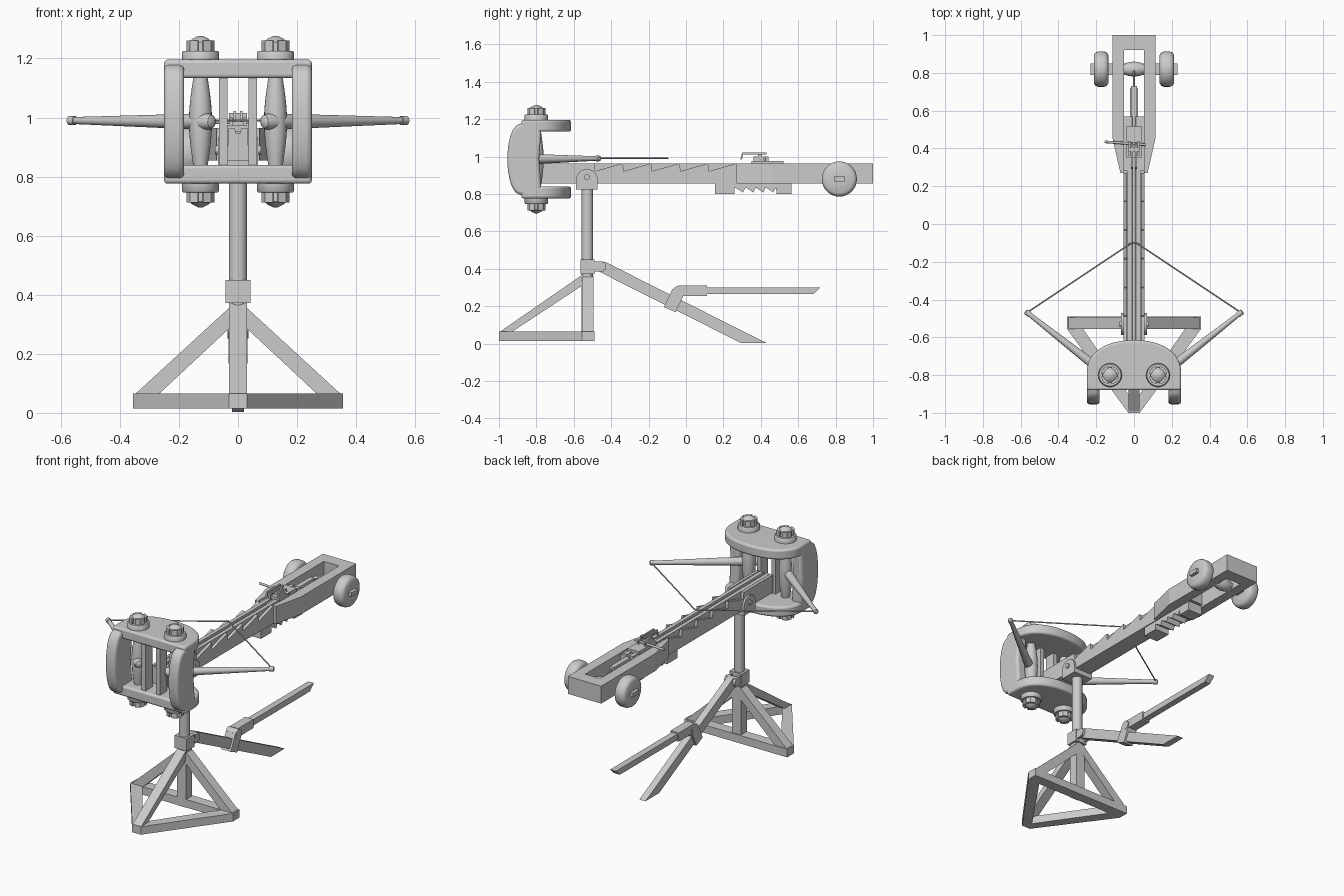
import bpy, bmesh, math
from mathutils import Vector, Matrix

grey = bpy.data.materials.new("plain grey")
grey.diffuse_color = (0.6, 0.6, 0.6, 1)


def finish(name, bm, bevel=0, segs=3, smooth=False):
    bmesh.ops.recalc_face_normals(bm, faces=bm.faces)
    me = bpy.data.meshes.new(name)
    bm.to_mesh(me)
    bm.free()
    me.materials.append(grey)
    ob = bpy.data.objects.new(name, me)
    bpy.context.collection.objects.link(ob)
    if bevel:
        m = ob.modifiers.new("Bevel", 'BEVEL')
        m.width, m.segments, m.limit_method = bevel, segs, 'ANGLE'
    if smooth:
        bpy.ops.object.select_all(action='DESELECT')
        ob.select_set(True)
        bpy.context.view_layer.objects.active = ob
        bpy.ops.object.shade_smooth_by_angle(angle=math.radians(40))
    return ob


def prism(name, pts, axis, a, b, **kw):
    """Extrude a 2D outline (the other two axes in xyz order) from a to b."""
    bm = bmesh.new()
    rings = []
    for d in (a, b):
        ring = []
        for p in pts:
            co = list(p)
            co.insert("xyz".index(axis), d)
            ring.append(bm.verts.new(co))
        rings.append(ring)
    n = len(pts)
    bm.faces.new(rings[0])
    bm.faces.new(rings[1])
    for i in range(n):
        j = (i + 1) % n
        bm.faces.new((rings[0][i], rings[0][j], rings[1][j], rings[1][i]))
    return finish(name, bm, **kw)


def box(name, x0, x1, y0, y1, z0, z1, **kw):
    return prism(name, [(x0, y0), (x1, y0), (x1, y1), (x0, y1)], 'z', z0, z1, **kw)


def lathe(name, prof, origin, direction, sides=24):
    """Turn (radius, distance) points around a line."""
    bm = bmesh.new()
    rot = Vector(direction).to_track_quat('Z', 'Y').to_matrix().to_4x4()
    mat = Matrix.Translation(origin) @ rot
    rings = [[bm.verts.new(mat @ Vector((r * math.cos(t), r * math.sin(t), h)))
              for t in (2 * math.pi * k / sides for k in range(sides))] for r, h in prof]
    for r0, r1 in zip(rings, rings[1:]):
        for k in range(sides):
            j = (k + 1) % sides
            bm.faces.new((r0[k], r0[j], r1[j], r1[k]))
    bm.faces.new(rings[0])
    bm.faces.new(rings[-1])
    return finish(name, bm, smooth=True)


def rod(name, p, q, r0, r1=None, sides=20):
    d = Vector(q) - Vector(p)
    return lathe(name, [(r0, 0), (r0 if r1 is None else r1, d.length)], p, d, sides)


# Spring frame: two half-round plates joined by bowed side posts
arc = [(0.25 * math.copysign(abs(math.cos(t)) ** 0.9, math.cos(t)), -0.79 + 0.175 * math.sin(t) ** 0.9)
       for t in (math.pi * k / 24 for k in range(1, 24))]
plate = [(-0.25, -0.88), (0.25, -0.88), (0.25, -0.79)] + arc + [(-0.25, -0.79)]
for nm, z0, z1 in (("top_plate", 1.133, 1.196), ("bottom_plate", 0.776, 0.84)):
    prism(nm, plate, 'z', z0, z1, bevel=0.012, smooth=True)
bow = [(-0.875 - 0.08 * math.cos(t) ** 0.8, 0.986 + 0.19 * math.sin(t))
       for t in (math.pi / 2 * k / 8 for k in range(-7, 8))]
bow = [(-0.77, 0.777), (-0.82, 0.777)] + bow + [(-0.82, 1.195), (-0.77, 1.195), (-0.785, 0.986)]

for s, side in ((-1, "left"), (1, "right")):
    prism(side + "_frame_post", bow, 'x', s * 0.182, s * 0.25, bevel=0.016, smooth=True)
    box(side + "_inner_upright", s * 0.036, s * 0.064, -0.86, -0.79, 0.83, 1.14)

    # Twisted skein and its caps above and below the frame
    skein = [(0.024 + 0.015 * math.cos(math.pi * (k / 10 - 0.5)), 0.03 * k) for k in range(11)]
    lathe(side + "_skein", skein, (s * 0.127, -0.8, 0.836), (0, 0, 1))
    for d, z, lvl in ((1, 1.19, "top"), (-1, 0.782, "bottom")):
        c = (s * 0.127, -0.8, z)
        lathe(f"{side}_{lvl}_washer", [(0.063, 0), (0.063, 0.03), (0.058, 0.036), (0.04, 0.036)], c, (0, 0, d))
        lathe(f"{side}_{lvl}_cap", [(0.04, 0.03), (0.04, 0.066), (0.028, 0.076), (0.008, 0.086)], c, (0, 0, d))
        for k in range(4):
            a = math.pi / 2 * k + math.pi / 4
            pts = [(c[0] + r * math.cos(a + o), c[1] + r * math.sin(a + o))
                   for r, o in ((0.034, -0.6), (0.049, -0.6), (0.051, 0), (0.049, 0.6), (0.034, 0.6))]
            prism(f"{side}_{lvl}_lug", pts, 'z', z + d * 0.03, z + d * 0.07)

    # Throwing arm, tip collar and bowstring half
    p, q = Vector((s * 0.1, -0.835, 0.986)), Vector((s * 0.575, -0.462, 0.99))
    d = q - p
    n = d.length
    lathe(side + "_arm", [(0.008, -0.022), (0.022, -0.014), (0.027, 0), (0.026, 0.08), (0.012, n - 0.03),
                          (0.015, n - 0.03), (0.015, n - 0.005), (0.009, n)], p, d)
    path = [(s * 0.565, -0.468, 0.99), (s * 0.035, -0.115, 0.99), (s * 0.018, -0.102, 0.99), (0, -0.098, 0.99)]
    for a, b in zip(path, path[1:]):
        rod(side + "_bowstring", a, b, 0.004, sides=8)

    # Ratchet rail along the stock
    rail = [(0.27, 0.905), (-0.775, 0.905), (-0.775, 0.964), (-0.49, 0.964)]
    for k in range(5):
        y = -0.49 + 0.152 * k
        rail += [(y + 0.005, 0.922), (y + 0.152, 0.964)]
    prism(side + "_ratchet_rail", rail, 'x', s * 0.038, s * 0.056)

    # Widened rear cheek of the stock
    prism(side + "_rear_cheek", [(s * 0.052, 0.27), (s * 0.072, 0.27), (s * 0.115, 0.46), (s * 0.115, 1.0),
                                 (s * 0.052, 1.0)], 'z', 0.855, 0.964)

    # Windlass wheel
    lathe(side + "_wheel", [(0.02, -0.036), (0.075, -0.038), (0.088, -0.03), (0.094, -0.015), (0.094, 0.015),
                            (0.088, 0.03), (0.075, 0.038), (0.02, 0.036)], (s * 0.174, 0.82, 0.88), (1, 0, 0), 32)

    # Swivel bracket cheek and bolt
    cheek = [(-0.588, 0.825), (-0.472, 0.825)] + [
        (-0.53 + 0.058 * math.cos(t), 0.875 + 0.058 * math.sin(t)) for t in (math.pi * k / 12 for k in range(13))]
    prism(side + "_bracket_cheek", cheek, 'x', s * 0.055, s * 0.068, smooth=True)
    rod(side + "_bracket_bolt", (s * 0.06, -0.53, 0.89), (s * 0.078, -0.53, 0.89), 0.015)

    # Base beam to the front corner and side strut up to the post
    prism(side + "_base_beam", [(s * 0.355, -0.555), (s * 0.27, -0.555), (0, -0.945), (0, -1.0), (s * 0.03, -1.0)],
          'z', 0.015, 0.065)
    prism(side + "_side_strut", [(s * 0.352, 0.06), (s * 0.272, 0.06), (s * 0.02, 0.295), (s * 0.02, 0.365)],
          'y', -0.555, -0.495)

# Stock, slider with groove, and slider tail
box("stock", -0.056, 0.056, -0.775, 0.3, 0.855, 0.906)
box("rear_crosspiece", -0.056, 0.056, 0.92, 1.0, 0.855, 0.964)
prism("slider", [(-0.034, 0.9), (0.034, 0.9), (0.034, 0.962), (0.01, 0.962), (0.008, 0.948), (-0.008, 0.948),
                 (-0.01, 0.962), (-0.034, 0.962)], 'y', -0.78, 0.57)
box("slider_block", -0.052, 0.052, 0.28, 0.57, 0.87, 0.955)
box("slider_tail", -0.015, 0.015, 0.56, 0.73, 0.92, 0.95)
rod("winch_rope", (0, 0.72, 0.935), (0, 0.815, 0.915), 0.005, sides=8)

# Toothed block under the stock
under = [(0.565, 0.86), (0.155, 0.86), (0.155, 0.80), (0.26, 0.80), (0.26, 0.835)]
for k in range(4):
    y = 0.265 + 0.054 * k
    under += [(y + 0.04, 0.808), (y + 0.054, 0.835)]
under += [(0.485, 0.80), (0.565, 0.80)]
prism("underside_ratchet", under, 'x', -0.05, 0.05)

# Trigger block, claw and lever
box("trigger_base", -0.04, 0.04, 0.35, 0.52, 0.955, 0.975)
for s in (-1, 1):
    box("trigger_cheek", s * 0.018, s * 0.03, 0.36, 0.44, 0.97, 1.0)
    prism("claw_finger", [(0.29, 0.985), (0.3, 0.985), (0.305, 1.01), (0.43, 1.01), (0.43, 1.022), (0.3, 1.022)],
          'x', s * 0.006, s * 0.016)
box("claw_pivot", -0.03, 0.03, 0.385, 0.405, 0.97, 1.015)
rod("trigger_lever", (0.06, 0.42, 0.985), (-0.155, 0.435, 0.985), 0.007, sides=10)

# Windlass axle and barrel
box("axle", -0.23, 0.23, 0.79, 0.85, 0.867, 0.893)
lathe("windlass_barrel", [(0.025, -0.06), (0.036, -0.03), (0.04, 0), (0.036, 0.03), (0.025, 0.06)],
      (0, 0.82, 0.88), (1, 0, 0))

# Stand post, collar and swivel seat
rod("post", (0, -0.527, 0.35), (0, -0.527, 0.83), 0.031, sides=32)
box("post_foot", -0.031, 0.031, -0.558, -0.496, 0.015, 0.365)
box("post_collar", -0.042, 0.042, -0.565, -0.488, 0.372, 0.45)
box("swivel_seat", -0.06, 0.06, -0.588, -0.472, 0.825, 0.857)

# Base rear beam and front strut
box("base_rear_beam", -0.355, 0.355, -0.555, -0.49, 0.015, 0.065)
prism("front_strut", [(-1.0, 0.06), (-0.935, 0.06), (-0.54, 0.32), (-0.54, 0.378)], 'x', -0.03, 0.03)

# Rear leg with hinge
for s in (-1, 1):
    box("hinge_lug", s * 0.022, s * 0.036, -0.5, -0.44, 0.385, 0.438)
rod("leg_hinge", (-0.038, -0.455, 0.412), (0.038, -0.455, 0.412), 0.027)
prism("rear_leg", [(-0.445, 0.438), (-0.43, 0.436), (0.43, 0.003), (0.295, 0.003), (-0.475, 0.39)], 'x', -0.021, 0.021)

# Folding prop clamped to the rear leg
prism("leg_clamp", [(-0.118, 0.195), (-0.055, 0.168), (-0.012, 0.262), (-0.072, 0.292)], 'x', -0.033, 0.033)
rod("prop_hinge", (-0.035, -0.042, 0.28), (0.035, -0.042, 0.28), 0.028)
box("prop_socket", -0.028, 0.028, -0.04, 0.112, 0.255, 0.31)
prism("prop_bar", [(0.1, 0.264), (0.68, 0.264), (0.72, 0.301), (0.1, 0.301)], 'x', -0.02, 0.02)
